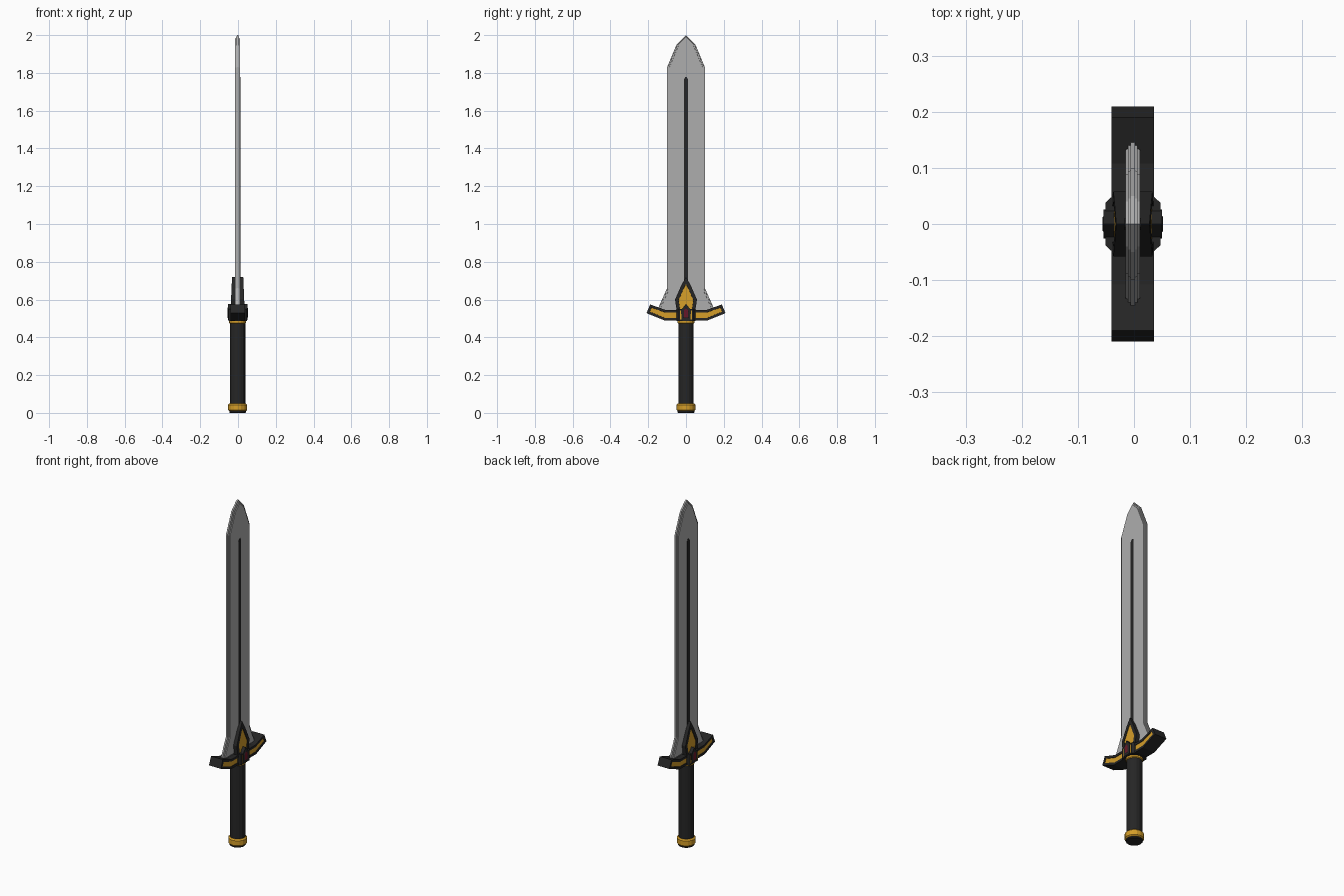
import bpy, bmesh, math

if "Cube" in bpy.data.objects:
    bpy.data.objects.remove(bpy.data.objects["Cube"])

CX = -0.002  # the sword sits a hair left of centre


def material(name, rgb):
    m = bpy.data.materials.new(name)
    m.diffuse_color = (*rgb, 1)
    m.use_nodes = True
    m.node_tree.nodes["Principled BSDF"].inputs["Base Color"].default_value = m.diffuse_color
    return m


STEEL = material("steel grey", (0.42, 0.42, 0.42))
BLACK = material("soft black", (0.019, 0.019, 0.019))
GOLD = material("gold", (0.66, 0.34, 0.022))
RED = material("dark red", (0.14, 0.008, 0.02))


def mirror(half):
    """Close a +y half profile (bottom to top) with its -y reflection."""
    return half + [(-y, z) for y, z in reversed(half) if y > 0]


def finish(name, bm, mats):
    bmesh.ops.recalc_face_normals(bm, faces=bm.faces)
    me = bpy.data.meshes.new(name)
    bm.to_mesh(me)
    bm.free()
    for m in mats:
        me.materials.append(m)
    ob = bpy.data.objects.new(name, me)
    ob.location.x = CX
    bpy.context.collection.objects.link(ob)
    return ob


def slab(name, pts, lo, hi, mats, insets=(), along_x=True):
    """Extrude a profile, then inset both broad faces: (thickness, depth, material)."""
    bm = bmesh.new()
    place = (lambda a, b, h: (h, a, b)) if along_x else (lambda a, b, h: (a, b, h))
    low, high = ([bm.verts.new(place(a, b, h)) for a, b in pts] for h in (lo, hi))
    n = len(pts)
    bm.faces.new(low)
    bm.faces.new(high)
    for i in range(n):
        j = (i + 1) % n
        bm.faces.new((low[i], low[j], high[j], high[i]))
    bmesh.ops.recalc_face_normals(bm, faces=bm.faces)
    sides = [f for f in bm.faces if abs(f.normal.x) > 0.99]
    for thick, depth, mat in insets:
        bmesh.ops.inset_individual(bm, faces=sides, thickness=thick, depth=depth,
                                   use_even_offset=True)
        for f in sides:
            f.material_index = mat
    return finish(name, bm, mats)


def ring(name, z0, z1, r, mat, bevel=0.0):
    """Sixteen-sided round part with optional chamfered rims."""
    bm = bmesh.new()
    bmesh.ops.create_cone(bm, cap_ends=True, segments=16, radius1=r, radius2=r,
                          depth=z1 - z0)
    bmesh.ops.translate(bm, vec=(0, 0, (z0 + z1) / 2), verts=bm.verts)
    if bevel:
        rims = [e for e in bm.edges if abs(e.verts[0].co.z - e.verts[1].co.z) < 1e-5]
        bmesh.ops.bevel(bm, geom=rims, offset=bevel, segments=1, affect='EDGES')
    return finish(name, bm, [mat])


# Blade with stepped cutting edges
slab("blade", mirror([(0.145, 0.54), (0.145, 0.56), (0.1, 0.66), (0.1, 1.83),
                      (0.05, 1.95), (0, 2.0)]),
     -0.004, 0.004, [STEEL],
     [(0.005, 0, 0), (0.0005, 0.0045, 0), (0.006, 0, 0), (0.0005, 0.0045, 0)])

# Dark groove line on both faces
slab("groove_line", mirror([(0.011, 0.66), (0.011, 1.765), (0.005, 1.777), (0, 1.778)]),
     -0.0145, 0.0145, [BLACK])

# Pointed collar over the blade root, gold inside a black rim
root = slab("blade_collar", mirror([(0.046, 0.52), (0.058, 0.6), (0.025, 0.675), (0, 0.72)]),
            -0.037, 0.037, [BLACK, GOLD], [(0.018, 0, 0), (0.0005, -0.003, 1)])
for v in root.data.vertices:
    v.co.x *= 1 - 0.2 * max(0, v.co.z - 0.55) / 0.17

# Crossguard with upswept arms, gold inlay in a black frame
slab("crossguard", mirror([(0, 0.49), (0.115, 0.49), (0.209, 0.528), (0.19, 0.574),
                           (0.108, 0.545), (0, 0.545)][1:5]),
     -0.038, 0.038, [BLACK, GOLD], [(0.013, 0, 0), (0.0005, -0.003, 1)])

# Central setting, chamfered in plan, with gold faces
slab("jewel_setting", [(-0.036, -0.05), (0.036, -0.05), (0.049, -0.038), (0.049, 0.038),
                       (0.036, 0.05), (-0.036, 0.05), (-0.049, 0.038), (-0.049, -0.038)],
     0.487, 0.549, [BLACK, GOLD], [(0.007, 0, 1)], along_x=False)

# Jewel with black frame
slab("jewel", mirror([(0.024, 0.492), (0.026, 0.545), (0, 0.577)]),
     -0.052, 0.052, [BLACK, RED], [(0.011, 0, 0), (0.003, 0.002, 1)])

# Grip, collar and pommel
ring("grip", 0.03, 0.5, 0.041, BLACK)
ring("grip_collar", 0.471, 0.496, 0.045, GOLD, 0.006)
ring("pommel", 0.008, 0.05, 0.05, GOLD, 0.007)
ring("pommel_cap", 0.0, 0.02, 0.044, BLACK, 0.003)
